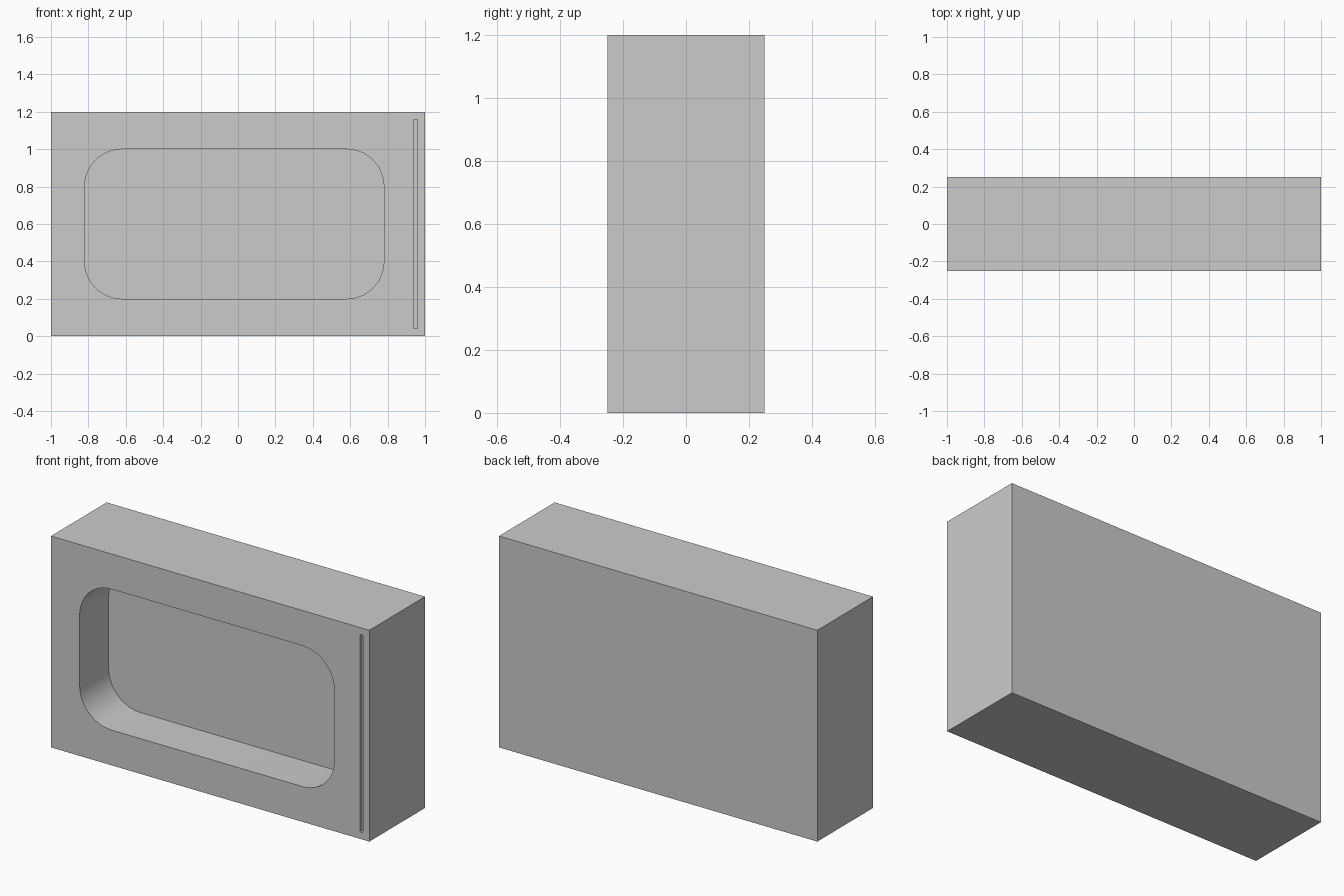
import bpy, bmesh, math

if "Cube" in bpy.data.objects:
    bpy.data.objects.remove(bpy.data.objects["Cube"])

FRONT = -0.25


def finish(name, bm):
    mesh = bpy.data.meshes.new(name)
    bmesh.ops.recalc_face_normals(bm, faces=bm.faces)
    bm.to_mesh(mesh)
    bm.free()
    obj = bpy.data.objects.new(name, mesh)
    bpy.context.collection.objects.link(obj)
    return obj


def prism(name, outline, y0, y1):
    """Extrude an x/z outline from y0 to y1."""
    bm = bmesh.new()
    face = bm.faces.new([bm.verts.new((x, y0, z)) for x, z in outline])
    ext = bmesh.ops.extrude_face_region(bm, geom=[face])
    moved = [v for v in ext["geom"] if isinstance(v, bmesh.types.BMVert)]
    bmesh.ops.translate(bm, verts=moved, vec=(0, y1 - y0, 0))
    return finish(name, bm)


def rectangle(x0, x1, z0, z1):
    return [(x0, z0), (x1, z0), (x1, z1), (x0, z1)]


def rounded_rectangle(x0, x1, z0, z1, r, steps=12):
    centres = [(x1 - r, z1 - r), (x0 + r, z1 - r), (x0 + r, z0 + r), (x1 - r, z0 + r)]
    points = []
    for quarter, (cx, cz) in enumerate(centres):
        for i in range(steps + 1):
            a = (quarter + i / steps) * math.pi / 2
            points.append((cx + r * math.cos(a), cz + r * math.sin(a)))
    return points


# Solid case
case = prism("case", rectangle(-1, 1, 0, 1.2), FRONT, 0.25)

# Cutters: rounded front recess and thin vertical groove
cutters = [
    prism("recess_cutter", rounded_rectangle(-0.82, 0.78, 0.2, 1.0, 0.2), FRONT - 0.1, FRONT + 0.26),
    prism("groove_cutter", rectangle(0.94, 0.96, 0.04, 1.16), FRONT - 0.1, FRONT + 0.02),
]
for cutter in cutters:
    cutter.hide_render = True
    cutter.display_type = 'WIRE'
    mod = case.modifiers.new(cutter.name, 'BOOLEAN')
    mod.operation = 'DIFFERENCE'
    mod.solver = 'EXACT'
    mod.object = cutter

# Apply the cuts, then smooth only the rounded recess corners
bpy.context.view_layer.objects.active = case
case.select_set(True)
for mod in list(case.modifiers):
    bpy.ops.object.modifier_apply(modifier=mod.name)
for cutter in cutters:
    bpy.data.objects.remove(cutter)
bpy.ops.object.shade_smooth_by_angle(angle=math.radians(30))
